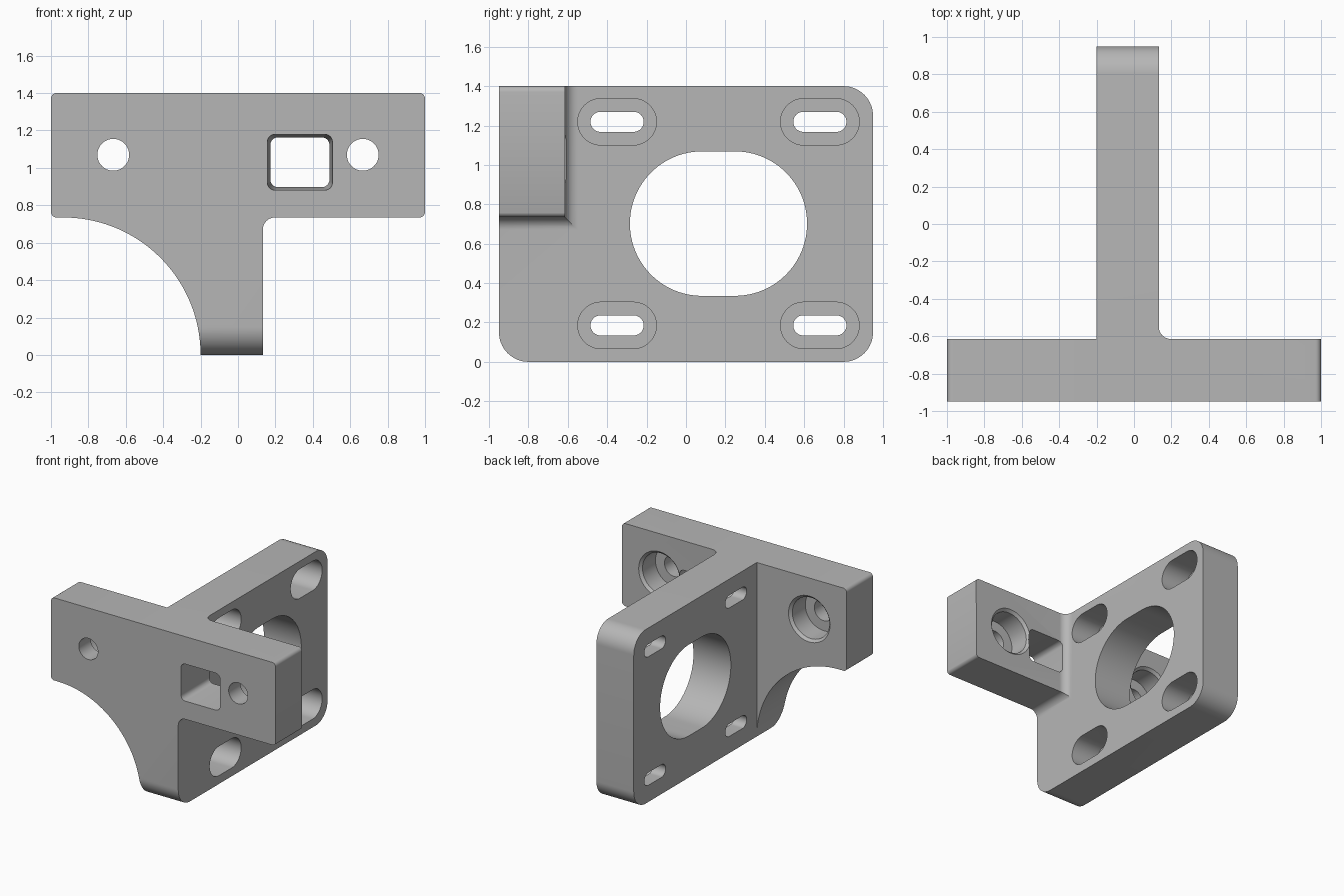
import bpy, bmesh
from math import sin, cos, pi, sqrt, radians

if "Cube" in bpy.data.objects:
    bpy.data.objects.remove(bpy.data.objects["Cube"])

grey = bpy.data.materials.new("plain grey")
grey.use_nodes = True
COLOUR = (0.47, 0.47, 0.47, 1)
grey.diffuse_color = COLOUR
grey.node_tree.nodes["Principled BSDF"].inputs["Base Color"].default_value = COLOUR


def loft(name, rings):
    """Closed solid skinned through rings of equal point count."""
    bm = bmesh.new()
    loops = [[bm.verts.new(p) for p in ring] for ring in rings]
    n = len(loops[0])
    for a, b in zip(loops, loops[1:]):
        for i in range(n):
            j = (i + 1) % n
            bm.faces.new((a[i], a[j], b[j], b[i]))
    bm.faces.new(loops[0][::-1])
    bm.faces.new(loops[-1])
    bmesh.ops.remove_doubles(bm, verts=bm.verts, dist=1e-5)
    bmesh.ops.recalc_face_normals(bm, faces=bm.faces)
    mesh = bpy.data.meshes.new(name)
    bm.to_mesh(mesh)
    bm.free()
    mesh.materials.append(grey)
    obj = bpy.data.objects.new(name, mesh)
    bpy.context.collection.objects.link(obj)
    return obj


def along_x(pts, x):
    return [(x, u, v) for u, v in pts]


def along_y(pts, y):
    return [(u, y, v) for u, v in pts]


def prism(name, pts, place, lo, hi):
    return loft(name, [place(pts, lo), place(pts, hi)])


def arc(cx, cz, r, start, end, steps=12):
    angles = [radians(start + (end - start) * i / steps) for i in range(steps + 1)]
    return [(cx + r * cos(a), cz + r * sin(a)) for a in angles]


def round_rect(cx, cz, hw, hh, r, steps=12):
    """Rounded rectangle; full radius gives a slot or a circle."""
    pts = []
    for k, (sx, sz) in enumerate([(1, 1), (-1, 1), (-1, -1), (1, -1)]):
        for p in arc(cx + sx * (hw - r), cz + sz * (hh - r), r, 90 * k, 90 * k + 90, steps):
            if not pts or abs(p[0] - pts[-1][0]) + abs(p[1] - pts[-1][1]) > 1e-5:
                pts.append(p)
    if abs(pts[0][0] - pts[-1][0]) + abs(pts[0][1] - pts[-1][1]) < 1e-5:
        pts.pop()
    return pts


def boolean(target, tool, operation):
    mod = target.modifiers.new(operation.lower(), 'BOOLEAN')
    mod.operation = operation
    mod.solver = 'EXACT'
    mod.object = tool
    bpy.context.view_layer.objects.active = target
    bpy.ops.object.modifier_apply(modifier=mod.name)
    bpy.data.objects.remove(tool)


TOP, UNDER = 1.4, 0.735
FRONT, REAR = -0.95, -0.615
WALL_L, WALL_R = -0.2, 0.133
R = 0.065

# Upright side wall, oversize until trimmed by the silhouette
bracket = prism("mounting_bracket",
                [(-1.1, -0.1), (1.1, -0.1), (1.1, 1.5), (-1.1, 1.5)],
                along_x, WALL_L, WALL_R)

# Front flange with the concave gusset on one side
e = 0.03
profile = (arc(1 - e, TOP - e, e, 0, 90, 6) + arc(-1 + e, TOP - e, e, 90, 180, 6)
           + arc(-1 + e, UNDER + e, e, 180, 260, 6)
           + arc(-0.935, 0, UNDER, 90, 0, 40)
           + [(WALL_L, -0.1), (0, -0.1), (0, UNDER)]
           + arc(1 - e, UNDER + e, e, 270, 360, 6)[:-1])
boolean(bracket, prism("flange", profile, along_y, -1.1, REAR), 'UNION')

# Mitred fillet between flange and wall
rings = []
for i in range(13):
    t = R * (1 - cos(pi / 2 * i / 12))
    g = R - sqrt(max(0, R * R - (R - t) ** 2))
    rings.append(along_x([(-1.1, UNDER - g), (REAR + g, UNDER - g),
                          (REAR + g, TOP), (-1.1, TOP)], WALL_R + t))
rings.insert(0, [(0, y, z) for _, y, z in rings[0]])
boolean(bracket, loft("fillet", rings), 'UNION')

# Side silhouette with three rounded corners
r = 0.15
outline = ([(FRONT, TOP)] + arc(FRONT + r, r, r, 180, 270, 16)
           + arc(-FRONT - r, r, r, 270, 360, 16)
           + arc(-FRONT - r, TOP - r, r, 0, 90, 16))
boolean(bracket, prism("silhouette", outline, along_x, -1.2, 1.2), 'INTERSECT')

# Large oval opening in the wall
MID_Y, MID_Z = 0.165, 0.702
boolean(bracket, prism("oval", round_rect(MID_Y, MID_Z, 0.45, 0.367, 0.367, 24),
                       along_x, -0.5, 0.5), 'DIFFERENCE')

# Four counterbored adjustment slots
for sy in (-1, 1):
    for sz in (-1, 1):
        y, z = MID_Y + sy * 0.515, MID_Z + sz * 0.517
        for hw, hr, lo in ((0.2, 0.118, -0.09), (0.135, 0.051, -0.5)):
            boolean(bracket, prism("slot", round_rect(y, z, hw, hr, hr),
                                   along_x, lo, 0.4), 'DIFFERENCE')

# Two bolt holes, counterbored and chamfered from behind
for x in (-0.667, 0.667):
    hole = [(0.085, -1.2), (0.085, -0.8), (0.165, -0.8),
            (0.165, REAR - 0.02), (0.185, REAR), (0.185, -0.5)]
    boolean(bracket, loft("bolt_hole", [along_y(round_rect(x, 1.07, q, q, q), y)
                                        for q, y in hole]), 'DIFFERENCE')

# Tapered rounded window in the flange
window = []
for t in (-0.1, 1.2):
    y = FRONT + (REAR - FRONT) * t
    shrink = 0.016 * t
    window.append(along_y(round_rect(0.331, 1.03, 0.174 - shrink, 0.149 - shrink, 0.04, 6), y))
boolean(bracket, loft("window", window), 'DIFFERENCE')

# Smooth curves, crisp edges
bpy.ops.object.select_all(action='DESELECT')
bracket.select_set(True)
bpy.context.view_layer.objects.active = bracket
bpy.ops.object.shade_smooth_by_angle(angle=radians(25))
